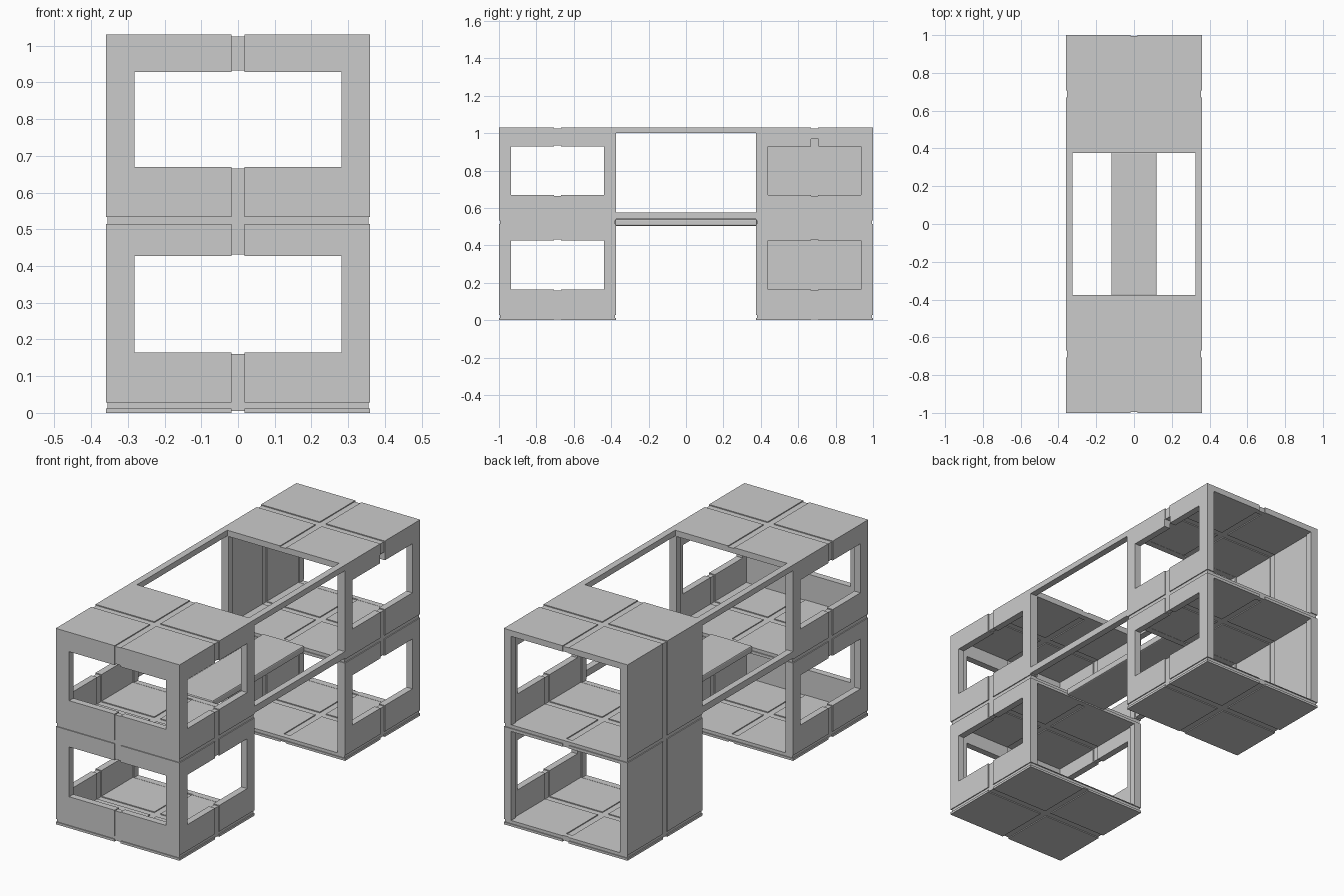
import bpy

if "Cube" in bpy.data.objects:
    bpy.data.objects.remove(bpy.data.objects["Cube"])

W, Y0, Y1, H = 0.36, 0.375, 1.0, 1.03      # half width, tower inner/outer y, height
T = 0.035                                   # wall thickness
YC = (Y0 + Y1) / 2
G, D = 0.018, 0.005                         # seam half width and depth
FLOORS = ((0.03, 0.5, 0.165, 0.427), (0.53, 1.0, 0.67, 0.928))  # room z, window z


def box(name, lo, hi):
    bpy.ops.mesh.primitive_cube_add(size=1, location=[(a + b) / 2 for a, b in zip(lo, hi)])
    ob = bpy.context.object
    ob.name = name
    ob.scale = [b - a for a, b in zip(lo, hi)]
    bpy.ops.object.transform_apply(location=True, rotation=False, scale=True)
    return ob


def carve(ob, lo, hi, s=1):
    """Cut a box out of ob; y is measured outward from the model centre."""
    ya, yb = sorted((lo[1] * s, hi[1] * s))
    c = box("cutter", (lo[0], ya, lo[2]), (hi[0], yb, hi[2]))
    c.hide_render = True
    m = ob.modifiers.new("cut", 'BOOLEAN')
    m.operation, m.solver, m.object = 'DIFFERENCE', 'EXACT', c
    bpy.context.view_layer.objects.active = ob
    bpy.ops.object.modifier_apply(modifier=m.name)
    bpy.data.objects.remove(c)


def tower(name, s):
    ya, yb = sorted((Y0 * s, Y1 * s))
    ob = box(name, (-W, ya, 0), (W, yb, H))
    E = 0.1
    # rooms, with seams on their floors, ceilings and walls
    for z0, z1, w0, w1 in FLOORS:
        carve(ob, (-W + T, Y0 + T, z0), (W - T, Y1 - T, z1), s)
        carve(ob, (-G, Y0 + T - D, z0 - D), (G, Y1 - T + D, z1 + D), s)
        carve(ob, (-W + T - D, YC - G, z0 - D), (W - T + D, YC + G, z1 + D), s)
        # open ends: inner side always, outer side on the back tower only
        carve(ob, (-0.317, Y0 - E, z0 + 0.001), (0.317, Y0 + T + 0.02, z1 - 0.001), s)
        if s > 0:
            carve(ob, (-0.317, Y1 - T - 0.02, z0 + 0.001), (0.317, Y1 + E, z1 - 0.001), s)
        else:
            carve(ob, (-0.282, Y1 - T - 0.02, w0), (0.282, Y1 + E, w1), s)
            carve(ob, (-G, Y1 - T - 0.02, w0 - D), (G, Y1 + E, w1 + D), s)
        # side windows; the back tower's left wall stays solid
        for side in ((1,) if s > 0 else (1, -1)):
            xa, xb = sorted((side * (W - T - 0.02), side * (W + E)))
            carve(ob, (xa, 0.438, w0), (xb, 0.935, w1), s)
            carve(ob, (xa, YC - G, w0 - D), (xb, YC + G, w1 + D), s)
    # outer seams: upright and across roof and base
    for z0, z1 in ((-E, D), (H - D, H + E)):
        carve(ob, (-G, Y0 - E, z0), (G, Y1 + E, z1), s)
        carve(ob, (-W - E, YC - G, z0), (W + E, YC + G, z1), s)
    carve(ob, (-G, Y1 - D, -E), (G, Y1 + E, H + E), s)
    for xa, xb in ((-W - E, -W + D), (W - D, W + E)):
        carve(ob, (xa, YC - G, -E), (xb, YC + G, H + E), s)
    # level seams around each floor slab
    for z0, z1 in ((0.012, 0.028), (0.514, 0.534)):
        for xa, xb in ((-W - E, -W + D), (W - D, W + E)):
            carve(ob, (xa, Y0 - E, z0), (xb, Y1 + E, z1), s)
        for va, vb in ((Y0 - E, Y0 + D), (Y1 - D, Y1 + E)):
            carve(ob, (-W - E, va, z0), (W + E, vb, z1), s)
    return ob


tower("front_tower", -1)
back = tower("back_tower", 1)
# small slot above the upper right window of the back tower
carve(back, (W - T - 0.01, YC - 0.02, 0.92), (W + 0.1, YC + 0.02, 0.97))

# side beams linking the towers at roof and floor level
for side, label in ((1, "right"), (-1, "left")):
    xa, xb = sorted((side * 0.325, side * W))
    box(f"{label}_roof_beam", (xa, -Y0, 1.0), (xb, Y0, H))
    box(f"{label}_rail", (xa, -Y0, 0.54), (xb, Y0, 0.575))

# walkway between the upper floors
walk = box("walkway", (-0.12, -0.38, 0.505), (0.12, 0.38, 0.54))
b = walk.modifiers.new("soft_edges", 'BEVEL')
b.width, b.segments = 0.006, 2
